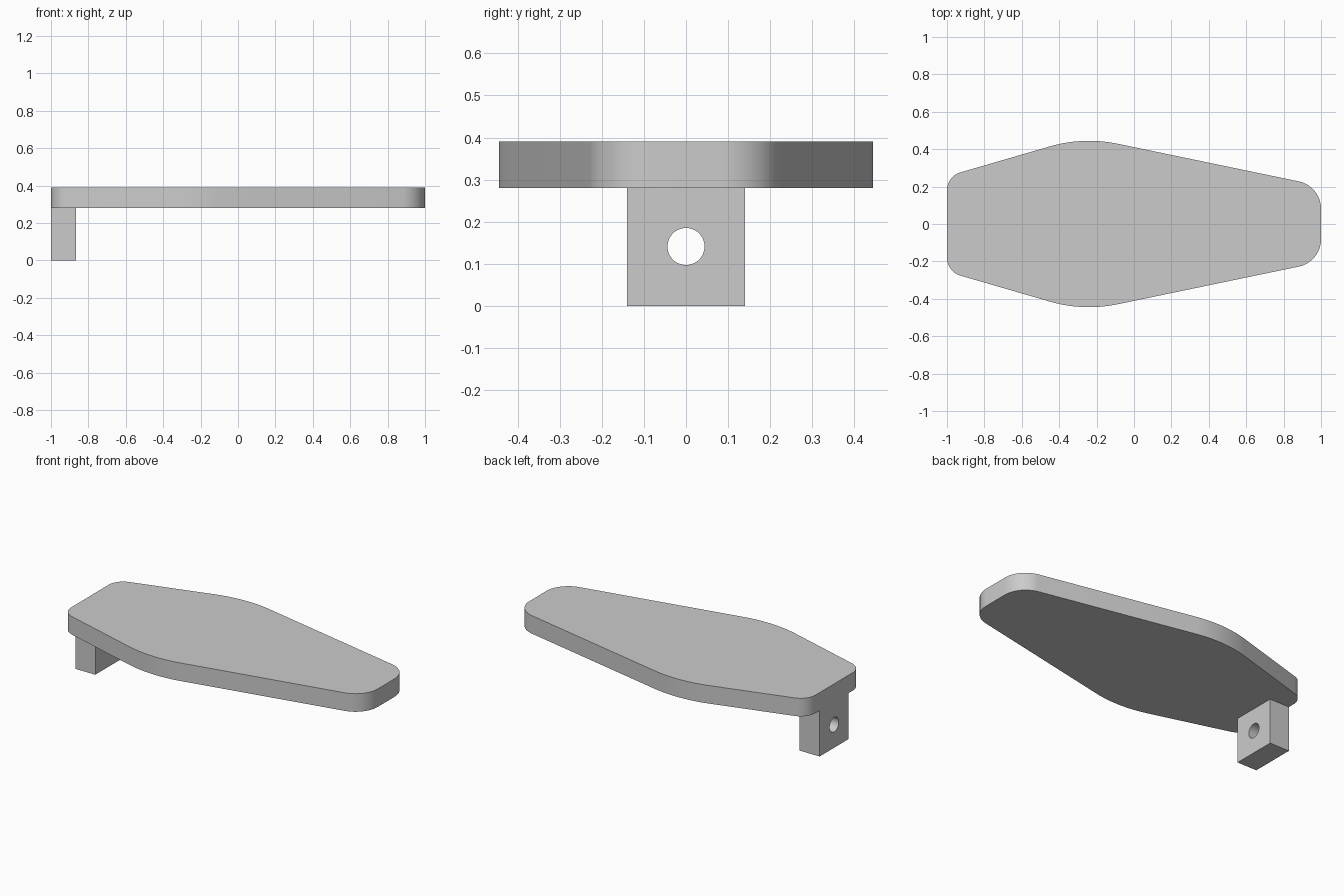
import bpy, bmesh, math
from mathutils import Vector

default = bpy.data.objects.get("Cube")
if default:
    bpy.data.objects.remove(default, do_unlink=True)

grey = bpy.data.materials.new("plain grey")
grey.use_nodes = True
colour = (0.6, 0.6, 0.6, 1)
grey.diffuse_color = colour
grey.node_tree.nodes["Principled BSDF"].inputs["Base Color"].default_value = colour


def rounded_outline(corners, steps=16):
    """Round each (x, y, radius) corner of a convex counter-clockwise outline."""
    points = []
    for i, (x, y, radius) in enumerate(corners):
        corner = Vector((x, y))
        to_prev = (Vector(corners[i - 1][:2]) - corner).normalized()
        to_next = (Vector(corners[(i + 1) % len(corners)][:2]) - corner).normalized()
        half = to_prev.angle(to_next) / 2
        centre = corner + (to_prev + to_next).normalized() * radius / math.sin(half)
        start = corner + to_prev * radius / math.tan(half) - centre
        turn = math.pi - 2 * half
        for s in range(steps + 1):
            a = turn * s / steps
            points.append((centre.x + start.x * math.cos(a) - start.y * math.sin(a),
                           centre.y + start.x * math.sin(a) + start.y * math.cos(a)))
    return points


def add_object(name, bm):
    bmesh.ops.recalc_face_normals(bm, faces=bm.faces)
    mesh = bpy.data.meshes.new(name)
    bm.to_mesh(mesh)
    bm.free()
    mesh.materials.append(grey)
    obj = bpy.data.objects.new(name, mesh)
    bpy.context.collection.objects.link(obj)
    return obj


def extruded(name, outline, bottom, top):
    bm = bmesh.new()
    face = bm.faces.new([bm.verts.new((x, y, bottom)) for x, y in outline])
    result = bmesh.ops.extrude_face_region(bm, geom=[face], use_keep_orig=True)
    verts = [v for v in result["geom"] if isinstance(v, bmesh.types.BMVert)]
    bmesh.ops.translate(bm, verts=verts, vec=(0, 0, top - bottom))
    return add_object(name, bm)


def smooth(obj):
    bpy.ops.object.select_all(action="DESELECT")
    obj.select_set(True)
    bpy.context.view_layer.objects.active = obj
    bpy.ops.object.shade_smooth_by_angle(angle=math.radians(30))


# Tapered pedal plate: the back half mirrors the front half
front_half = [(-1, -0.255, 0.1), (-0.27, -0.467, 0.75), (1, -0.203, 0.15)]
back_half = [(x, -y, r) for x, y, r in reversed(front_half)]
plate = extruded("pedal_plate", rounded_outline(front_half + back_half), 0.28, 0.39)

# Mounting lug below the narrow end
left, right, half_width = -1, -0.865, 0.14
lug = extruded("mounting_lug", [(left, -half_width), (right, -half_width),
                                (right, half_width), (left, half_width)], 0, 0.28)

# Pin hole through the lug
bpy.ops.mesh.primitive_cylinder_add(vertices=48, radius=0.044, depth=0.4,
                                    location=(-0.93, 0, 0.141),
                                    rotation=(0, math.pi / 2, 0))
cutter = bpy.context.object
cutter.name = "pin_hole_cutter"
cutter.data.materials.append(grey)
cut = lug.modifiers.new("pin hole", "BOOLEAN")
cut.operation = "DIFFERENCE"
cut.solver = "EXACT"
cut.object = cutter
bpy.context.view_layer.objects.active = lug
bpy.ops.object.modifier_apply(modifier=cut.name)
bpy.data.objects.remove(cutter, do_unlink=True)

for part in (plate, lug):
    smooth(part)
